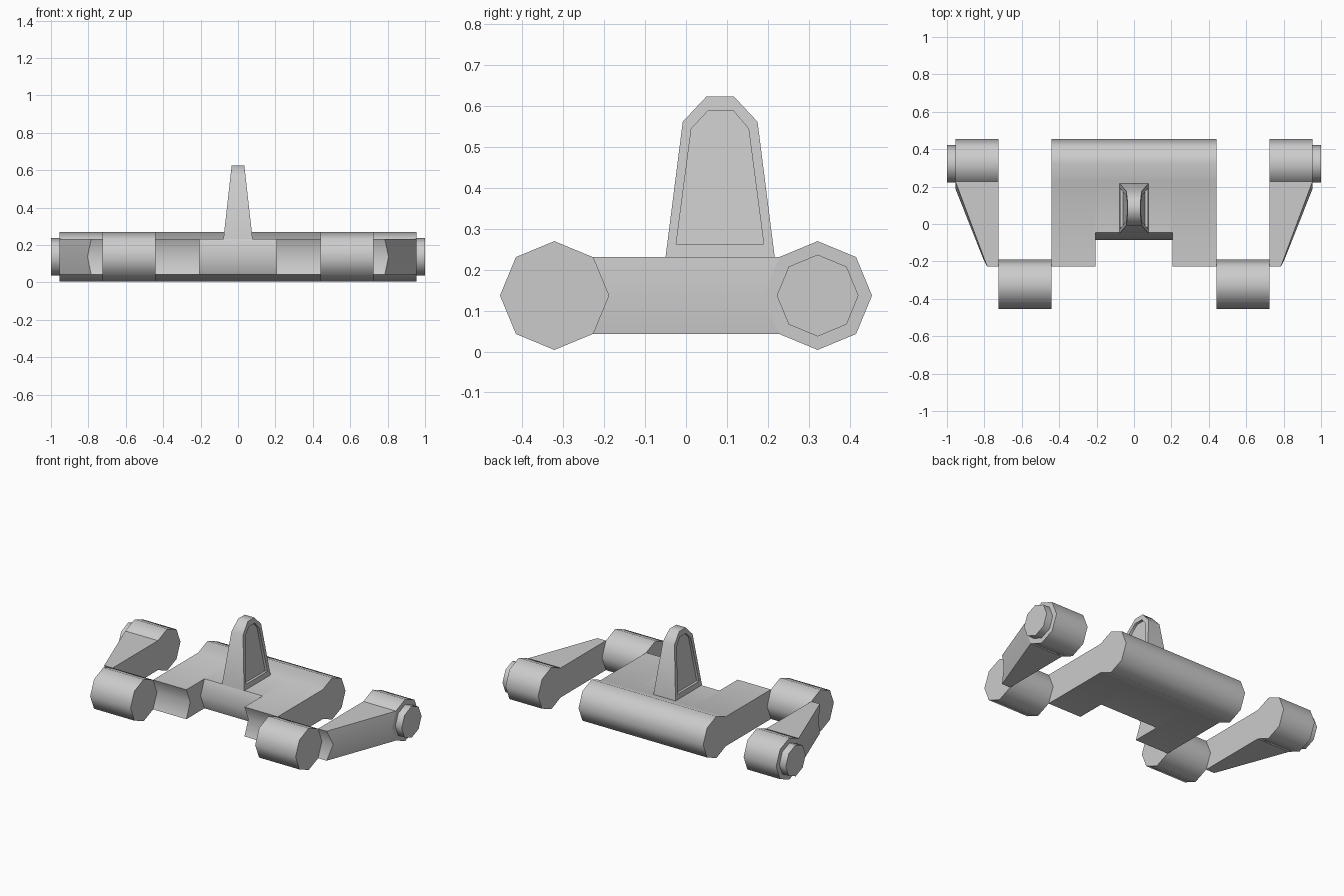
import bpy, bmesh, math

if "Cube" in bpy.data.objects:
    bpy.data.objects.remove(bpy.data.objects["Cube"])

R, ZC, YB = 0.133, 0.137, 0.322
D = R * math.sqrt(0.5)
LO, HI = ZC - D, ZC + D


def loft(name, sections, angle=50):
    """Skin a list of equal-length point rings and cap both ends."""
    bm = bmesh.new()
    rings = [[bm.verts.new(p) for p in s] for s in sections]
    n = len(rings[0])
    for a, b in zip(rings, rings[1:]):
        for i in range(n):
            j = (i + 1) % n
            # skip the collapsed quads where two rings share an edge
            if (a[i].co - b[i].co).length + (a[j].co - b[j].co).length > 1e-6:
                bm.faces.new((a[i], a[j], b[j], b[i]))
    bm.faces.new(rings[0])
    bm.faces.new(rings[-1])
    bmesh.ops.remove_doubles(bm, verts=bm.verts[:], dist=1e-5)
    bmesh.ops.recalc_face_normals(bm, faces=bm.faces[:])
    me = bpy.data.meshes.new(name)
    bm.to_mesh(me)
    bm.free()
    ob = bpy.data.objects.new(name, me)
    bpy.context.collection.objects.link(ob)
    bpy.ops.object.select_all(action='DESELECT')
    ob.select_set(True)
    bpy.context.view_layer.objects.active = ob
    bpy.ops.object.shade_smooth_by_angle(angle=math.radians(angle))
    return ob


def barrel(name, x0, x1, y, r):
    """Octagonal barrel lying along x."""
    ring = [(y + r * math.cos(i * math.pi / 4), ZC + r * math.sin(i * math.pi / 4))
            for i in range(8)]
    return loft(name, [[(x, py, pz) for py, pz in ring] for x in (x0, x1)])


# central frame: rear barrel, two forward arms and a recessed middle
def frame_ring(x, y_edge, y_mid):
    rear = [(YB - D, LO), (YB, ZC - R), (YB + D, LO), (YB + R, ZC),
            (YB + D, HI), (YB, ZC + R), (YB - D, HI)]
    front = [(y_edge, HI), (y_mid, ZC), (y_edge, LO)]
    return [(x, y, z) for y, z in rear + front]


ARM = (-YB + D, -YB + R)
MID = (-0.045, -0.085)
loft("central_frame", [frame_ring(x, *f) for x, f in
     ((-0.44, ARM), (-0.205, ARM), (-0.205, MID), (0.205, MID), (0.205, ARM), (0.44, ARM))])

# side linkages, mirrored left and right
for side, s in (("left", -1), ("right", 1)):
    barrel(side + "_front_barrel", s * 0.44, s * 0.725, -YB, R)
    barrel(side + "_rear_barrel", s * 0.725, s * 0.955, YB, R)
    barrel(side + "_end_cap", s * 0.955, s * 1.0, YB, 0.1)
    rows = ((LO, YB - D, 0.785), (ZC, YB - R, 0.805), (HI, YB - D, 0.785))
    loft(side + "_tapered_arm", [[(s * 0.725, -y, z), (s * xo, -y, z),
                                  (s * 0.955, y, z), (s * 0.725, y, z)]
                                 for z, y, xo in rows])

# upright fin with a recessed panel on each face
outer = [(-0.05, 0.231), (0.217, 0.231), (0.175, 0.562),
         (0.117, 0.624), (0.05, 0.624), (-0.008, 0.562)]
inner = [(-0.024, 0.263), (0.19, 0.263), (0.153, 0.545),
         (0.115, 0.59), (0.055, 0.59), (0.013, 0.545)]


def fin_ring(profile, s, depth=0.0):
    return [(s * (0.078 - 0.112 * (z - 0.231) - depth), y, z) for y, z in profile]


loft("upright_fin", [fin_ring(inner, -1, 0.016), fin_ring(inner, -1), fin_ring(outer, -1),
                     fin_ring(outer, 1), fin_ring(inner, 1), fin_ring(inner, 1, 0.016)])
